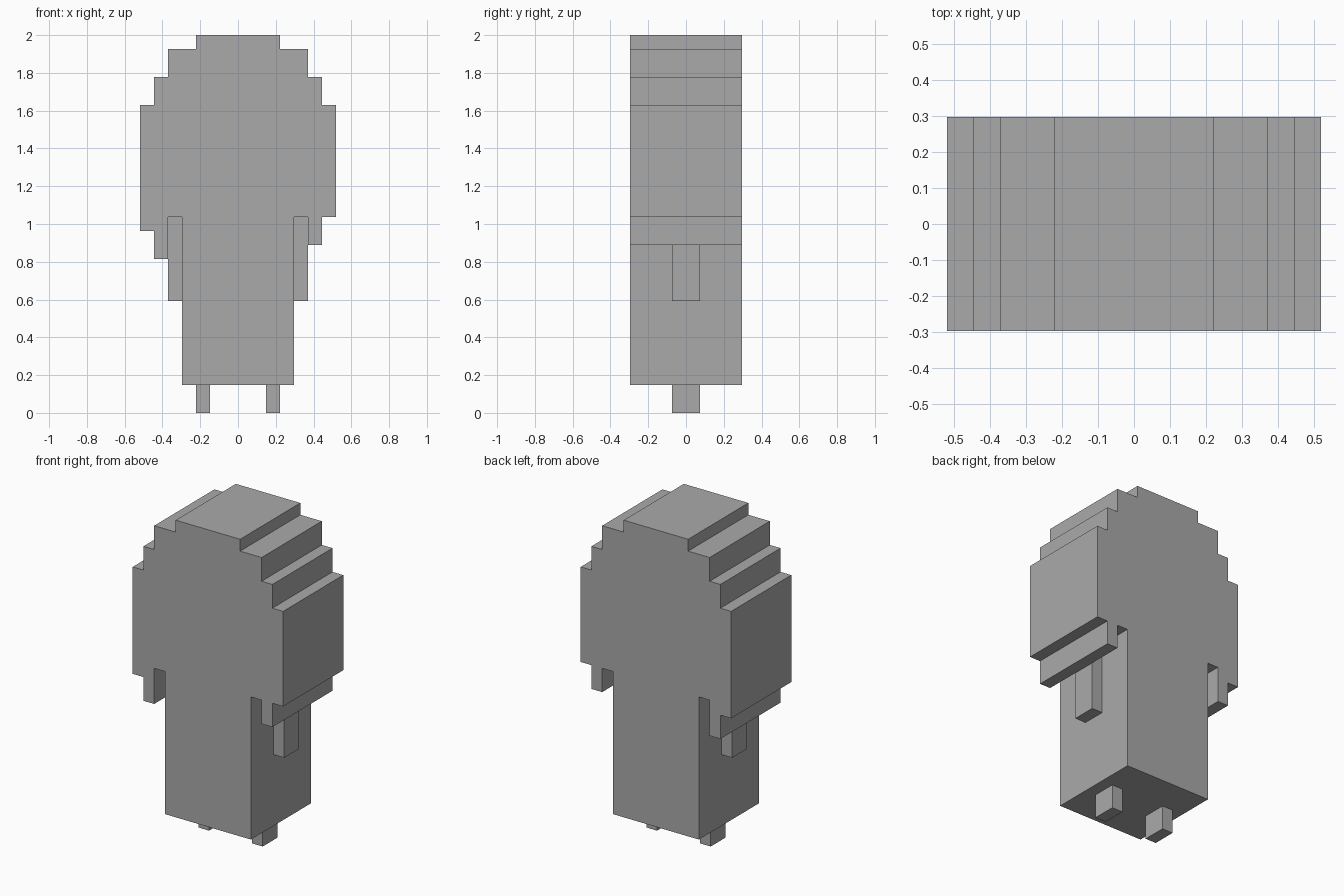
import bpy
import bmesh

U = 2 / 27  # one block unit

if "Cube" in bpy.data.objects:
    bpy.data.objects.remove(bpy.data.objects["Cube"], do_unlink=True)

grey = bpy.data.materials.new("plain grey")
grey.use_nodes = True
grey.diffuse_color = (0.4, 0.4, 0.4, 1)
grey.node_tree.nodes["Principled BSDF"].inputs["Base Color"].default_value = (0.4, 0.4, 0.4, 1)


def extrude_profile(name, profile, half_depth):
    """Extrude an x-z outline, given in block units, along y."""
    bm = bmesh.new()
    face = bm.faces.new([bm.verts.new((x * U, -half_depth * U, z * U)) for x, z in profile])
    ext = bmesh.ops.extrude_face_region(bm, geom=[face])
    moved = [g for g in ext["geom"] if isinstance(g, bmesh.types.BMVert)]
    bmesh.ops.translate(bm, verts=moved, vec=(0, 2 * half_depth * U, 0))
    bmesh.ops.recalc_face_normals(bm, faces=bm.faces)
    mesh = bpy.data.meshes.new(name)
    bm.to_mesh(mesh)
    bm.free()
    mesh.materials.append(grey)
    obj = bpy.data.objects.new(name, mesh)
    bpy.context.collection.objects.link(obj)
    return obj


def block(name, x0, x1, z0, z1, half_depth):
    return extrude_profile(name, [(x0, z0), (x1, z0), (x1, z1), (x0, z1)], half_depth)


def half_outline(inner_lock, outer_lock):
    """Bottom to top: body side, slot above the arm, hanging hair, stepped crown."""
    return [(4, 2), (4, 14), (5, 14), (5, inner_lock), (6, inner_lock),
            (6, outer_lock), (7, outer_lock), (7, 22), (6, 22), (6, 24),
            (5, 24), (5, 26), (3, 26), (3, 27)]


# Body and head with hair that hangs one block lower on the right side
left_side = half_outline(12, 14)
right_side = [(-x, z) for x, z in reversed(half_outline(11, 13))]
extrude_profile("body_and_hair", left_side + right_side, 4)

# Arms and feet
for side, s in (("left", 1), ("right", -1)):
    block(side + "_arm", 4 * s, 5 * s, 8, 14, 1)
    block(side + "_foot", 2 * s, 3 * s, 0, 2, 1)
